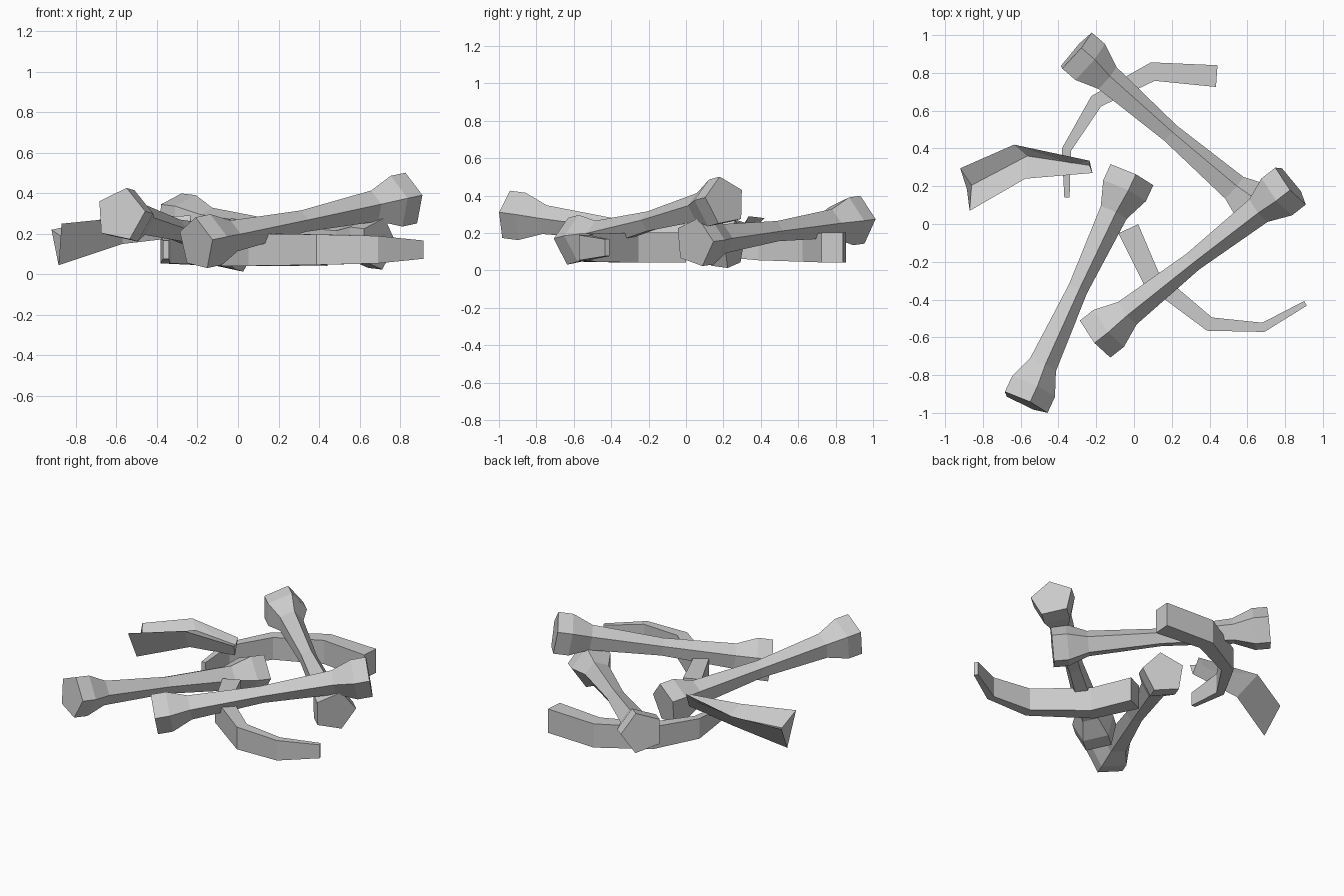
import bpy, bmesh
from math import sin, cos, radians
from mathutils import Vector

if "Cube" in bpy.data.objects:
    bpy.data.objects.remove(bpy.data.objects["Cube"])

UP = Vector((0, 0, 1))


def loft(name, rings):
    """Skin a list of equal-sized rings into a closed, flat-shaded solid."""
    bm = bmesh.new()
    loops = [[bm.verts.new(p) for p in ring] for ring in rings]
    n = len(loops[0])
    for a, b in zip(loops, loops[1:]):
        for i in range(n):
            j = (i + 1) % n
            bm.faces.new((a[i], a[j], b[j], b[i]))
    bm.faces.new(loops[0][::-1])
    bm.faces.new(loops[-1])
    bmesh.ops.recalc_face_normals(bm, faces=bm.faces)
    mesh = bpy.data.meshes.new(name)
    bm.to_mesh(mesh)
    bm.free()
    obj = bpy.data.objects.new(name, mesh)
    bpy.context.collection.objects.link(obj)
    return obj


def long_bone(name, start, end, roll):
    """Five-sided shaft with a flared knuckle at each end."""
    start, end = Vector(start), Vector(end)
    axis = (end - start).normalized()
    right = axis.cross(UP).normalized()
    up = right.cross(axis)
    profile = [(0, .135), (.07, .135), (.165, .082), (.5, .057),
               (.835, .082), (.93, .135), (1, .135)]
    rings = []
    for t, r in profile:
        c = start.lerp(end, t)
        angles = [radians(roll + 72 * k) for k in range(5)]
        rings.append([c + r * (cos(a) * right + sin(a) * up) for a in angles])
    return loft(name, rings)


def rib(name, path):
    """Curved bar of rectangular section, tapering towards its tip."""
    sizes = [(.115, .16), (.10, .16), (.075, .15), (.05, .135), (.028, .09)]
    pts = [Vector((x, y, .122)) for x, y in path]
    rings = []
    for i, (p, (w, h)) in enumerate(zip(pts, sizes)):
        before = (p - pts[max(i - 1, 0)]).normalized()
        after = (pts[min(i + 1, 4)] - p).normalized()
        side = (before + after).normalized().cross(UP) * w / 2
        v = UP * h / 2
        rings.append([p - side - v, p + side - v, p + side + v, p - side + v])
    return loft(name, rings)


# Three long bones leaning on each other
long_bone("long_bone_left", (-.58, -.945, .295), (-.02, .26, .135), 7)
long_bone("long_bone_right", (-.205, -.60, .15), (.83, .21, .37), 9)
long_bone("long_bone_back", (.69, .045, .15), (-.312, .912, .27), 2)

# Two ribs lying flat
rib("rib_front", [(-.03, -.025), (.09, -.285), (.40, -.53), (.685, -.547), (.908, -.42)])
rib("rib_back", [(.438, .783), (.10, .807), (-.20, .65), (-.358, .393), (-.355, .14)])

# Split bone splinter with a groove along its top: back, groove, front, keel
loft("bone_splinter", [
    [(-.92, .295, .22), (-.86, .205, .18), (-.87, .07, .25), (-.885, .185, .045)],
    [(-.635, .42, .28), (-.565, .36, .24), (-.575, .24, .28), (-.57, .30, .15)],
    [(-.235, .335, .29), (-.235, .31, .25), (-.22, .27, .26), (-.225, .29, .19)],
])
